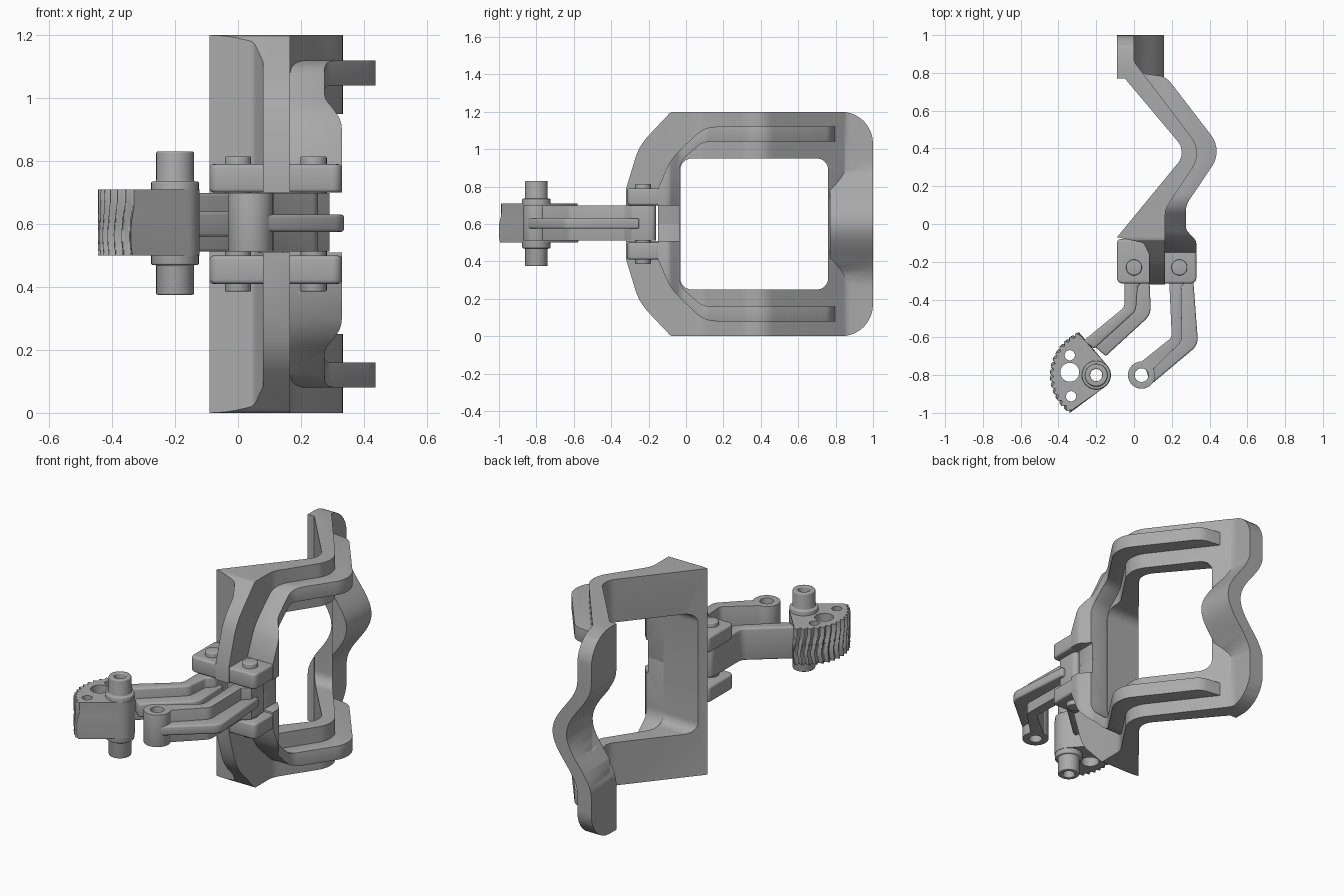
import bpy, bmesh, math
from mathutils import Vector

if "Cube" in bpy.data.objects:
    bpy.data.objects.remove(bpy.data.objects["Cube"])

GREY = (0.4, 0.4, 0.4, 1)
metal = bpy.data.materials.new("plain grey")
metal.use_nodes = True
metal.diffuse_color = GREY
metal.node_tree.nodes["Principled BSDF"].inputs["Base Color"].default_value = GREY


def fillet(points, steps=8):
    """Round polygon corners; each point is (u, v) or (u, v, radius)."""
    out = []
    for i, p in enumerate(points):
        c = Vector(p[:2])
        if len(p) < 3:
            out.append(c)
            continue
        a = Vector(points[i - 1][:2]) - c
        b = Vector(points[(i + 1) % len(points)][:2]) - c
        half = a.angle(b) / 2
        d = min(p[2] / math.tan(half), a.length * 0.48, b.length * 0.48)
        a, b = a.normalized(), b.normalized()
        r = d * math.tan(half)
        centre = c + (a + b).normalized() * (r / math.sin(half))
        s, e = c + a * d - centre, c + b * d - centre
        turn = s.angle_signed(e)
        for k in range(steps + 1):
            t = -turn * k / steps
            out.append(centre + Vector((s.x * math.cos(t) - s.y * math.sin(t),
                                        s.x * math.sin(t) + s.y * math.cos(t))))
    return out


def loft(name, rings):
    """Closed solid from a stack of matching rings."""
    bm = bmesh.new()
    rows = [[bm.verts.new(p) for p in ring] for ring in rings]
    n = len(rows[0])
    for lo, hi in zip(rows, rows[1:]):
        for i in range(n):
            bm.faces.new((lo[i], lo[(i + 1) % n], hi[(i + 1) % n], hi[i]))
    bm.faces.new(rows[0])
    bm.faces.new(rows[-1])
    bmesh.ops.recalc_face_normals(bm, faces=bm.faces)
    mesh = bpy.data.meshes.new(name)
    bm.to_mesh(mesh)
    bm.free()
    mesh.materials.append(metal)
    obj = bpy.data.objects.new(name, mesh)
    bpy.context.collection.objects.link(obj)
    return obj


def prism(name, points, lo, hi, axis="z"):
    place = {"z": lambda p, h: (p[0], p[1], h),
             "x": lambda p, h: (h, p[0], p[1]),
             "y": lambda p, h: (p[0], h, p[1])}[axis]
    pts = fillet(points)
    return loft(name, [[place(p, h) for p in pts] for h in (lo, hi)])


def disc(name, x, y, r, lo, hi):
    ring = [(x + r * math.cos(t * math.tau / 32), y + r * math.sin(t * math.tau / 32))
            for t in range(32)]
    return prism(name, ring, lo, hi)


def box(name, x0, x1, y0, y1, z0, z1):
    return prism(name, [(x0, y0), (x1, y0), (x1, y1), (x0, y1)], z0, z1)


def apply(obj, mod):
    bpy.context.view_layer.objects.active = obj
    bpy.ops.object.modifier_apply(modifier=mod.name)


def combine(obj, other, operation):
    mod = obj.modifiers.new("combine", "BOOLEAN")
    mod.object, mod.operation, mod.solver = other, operation, "EXACT"
    apply(obj, mod)
    bpy.data.objects.remove(other)


def finish(obj, width=0.0):
    if width:
        mod = obj.modifiers.new("soft edges", "BEVEL")
        mod.width, mod.segments = width, 3
        mod.limit_method, mod.angle_limit = "ANGLE", math.radians(40)
        apply(obj, mod)
    bpy.ops.object.select_all(action="DESELECT")
    obj.select_set(True)
    bpy.context.view_layer.objects.active = obj
    bpy.ops.object.shade_smooth_by_angle(angle=math.radians(35))


# Frame: bent wall in plan, trimmed by the side outline
frame = prism("frame", [
    (-0.09, 1), (-0.09, 0.82, 0.05), (0.28, 0.38, 0.09), (-0.09, -0.07),
    (0.05, -0.1, 0.03), (0.08, -0.16, 0.03), (0.08, -0.32), (0.165, -0.32),
    (0.165, 0.08, 0.12), (0.365, 0.38, 0.14), (0.0, 0.86, 0.05), (0.0, 1)], 0, 1.2)


def wave(z):
    t = (z - 0.6) / 0.33
    return 0.16 * math.cos(t * math.pi / 2) ** 2 if abs(t) < 1 else 0


# Rear column bows outward at mid height
levels = [1.2 * i / 48 for i in range(49)]
back = [(wave(z) - 0.09, z) for z in levels]
front = [(wave(z), z) for z in reversed(levels)]
combine(frame, prism("column", back + front, 0.77, 1, "y"), "UNION")
combine(frame, prism("behind_column", [(-0.4, 0.0)] + [(x - 0.0005, z) for x, z in back]
                     + [(-0.4, 1.2)], 0.7, 1.1, "y"), "DIFFERENCE")
combine(frame, prism("side_outline", [
    (1, 0, 0.17), (1, 1.2, 0.17), (-0.08, 1.2, 0.03), (-0.25, 1.02, 0.3), (-0.32, 0.79),
    (-0.32, 0.41), (-0.25, 0.18, 0.3), (-0.08, 0, 0.03)], -1, 1, "x"), "INTERSECT")
combine(frame, prism("window", [(-0.03, 0.25, 0.06), (0.76, 0.25, 0.06), (0.76, 0.95, 0.06),
                                (-0.03, 0.95, 0.06)], -1, 1, "x"), "DIFFERENCE")
combine(frame, box("hinge_notch", -1, 1, -0.5, -0.13, 0.51, 0.70), "DIFFERENCE")
finish(frame, 0.012)

# Stiffening ridges, upper and lower, running down into the hinge
ridge_side = [(0.84, 1.12), (0.1, 1.12, 0.15), (-0.08, 0.95, 0.3), (-0.15, 0.79), (-0.15, 0.6),
              (-0.035, 0.6), (-0.035, 0.93, 0.1), (0.09, 1.04, 0.1), (0.84, 1.04)]
ridge_plan = [(0.03, 0.8), (0.17, 0.78, 0.1), (0.47, 0.39, 0.14), (0.275, 0.1, 0.1),
              (0.275, -0.03, 0.05), (0.33, -0.09, 0.04), (0.33, -0.2),
              (0.14, -0.2), (0.14, 0.08, 0.1), (0.34, 0.38, 0.12)]
for name, flip in (("upper_ridge", False), ("lower_ridge", True)):
    ridge = prism(name, ridge_plan, 0, 1.2)
    side = [(p[0], 1.2 - p[1] if flip else p[1], *p[2:]) for p in ridge_side]
    combine(ridge, prism("ridge_side", side, -1, 1, "x"), "INTERSECT")
    combine(ridge, box("ridge_notch", 0.27, 1, -0.5, 0.0, 0.51, 0.70), "DIFFERENCE")
    finish(ridge, 0.014)

# Hinge brackets and their pins
for name, z in (("upper_bracket", 0.70), ("lower_bracket", 0.41)):
    finish(prism(name, [(-0.09, -0.315, 0.03), (0.33, -0.315, 0.03), (0.33, -0.14, 0.03),
                        (0.2, -0.08), (-0.09, -0.08, 0.02)], z, z + 0.09), 0.012)
for name, x in (("right_pin", 0.0), ("left_pin", 0.24)):
    finish(disc(name, x, -0.23, 0.042, 0.385, 0.815), 0.005)

# Arm to the toothed sector: deep plate with a slim rib on its outer side
arm = prism("right_arm", [(-0.05, -0.16, 0.03), (-0.05, -0.44, 0.05), (-0.27, -0.62),
                          (-0.21, -0.66), (0.01, -0.46, 0.06), (0.02, -0.33),
                          (0.06, -0.29), (0.06, -0.16, 0.03)], 0.512, 0.698)
finish(arm, 0.01)
finish(prism("right_arm_rib", [(-0.02, -0.25), (-0.02, -0.42, 0.03), (-0.24, -0.62),
                               (-0.15, -0.7), (0.09, -0.48, 0.09), (0.08, -0.25)],
             0.56, 0.64), 0.01)

# Arm with the plain eye
arm = prism("left_arm", [(0.18, -0.16, 0.03), (0.2, -0.6, 0.04), (0.0, -0.76),
                         (0.07, -0.8), (0.255, -0.62, 0.06), (0.25, -0.33),
                         (0.29, -0.29), (0.29, -0.16, 0.03)], 0.512, 0.698)
eye = disc("eye", 0.04, -0.8, 0.072, 0.512, 0.698)
combine(arm, eye, "UNION")
combine(arm, disc("eye_hole", 0.04, -0.8, 0.036, 0, 1), "DIFFERENCE")
finish(arm, 0.008)
finish(prism("left_arm_rib", [(0.22, -0.25), (0.23, -0.58, 0.03), (0.06, -0.76),
                              (0.09, -0.85), (0.34, -0.64, 0.08), (0.31, -0.25)],
             0.575, 0.63), 0.01)

# Toothed sector with twisted teeth, hub and shaft
HUB = Vector((-0.2, -0.8))


def sector_ring(z):
    ring = []
    for i in range(113):
        a = math.radians(112 + 123 * i / 112)
        r = 0.236 + 0.009 * math.sin(i * math.tau / 8 + 1.5 * math.sin((z - 0.5) * 25))
        ring.append((HUB.x + r * math.cos(a), HUB.y + r * math.sin(a), z))
    for i in range(13):
        a = math.radians(-60 + 98 * i / 12)
        ring.append((HUB.x + 0.078 * math.cos(a), HUB.y + 0.078 * math.sin(a), z))
    return ring


sector = loft("toothed_sector", [sector_ring(0.50 + 0.21 * i / 12) for i in range(13)])
for x, y, r in ((-0.34, -0.785, 0.05), (-0.34, -0.695, 0.027), (-0.333, -0.912, 0.027)):
    combine(sector, disc("hole", x, y, r, 0, 1), "DIFFERENCE")
combine(sector, disc("bore", *HUB, 0.05, 0, 1), "DIFFERENCE")
finish(sector)

shaft = disc("shaft", *HUB, 0.06, 0.375, 0.83)
combine(shaft, disc("collar", *HUB, 0.076, 0.47, 0.735), "UNION")
combine(shaft, disc("bore", *HUB, 0.032, 0, 1), "DIFFERENCE")
finish(shaft, 0.005)
